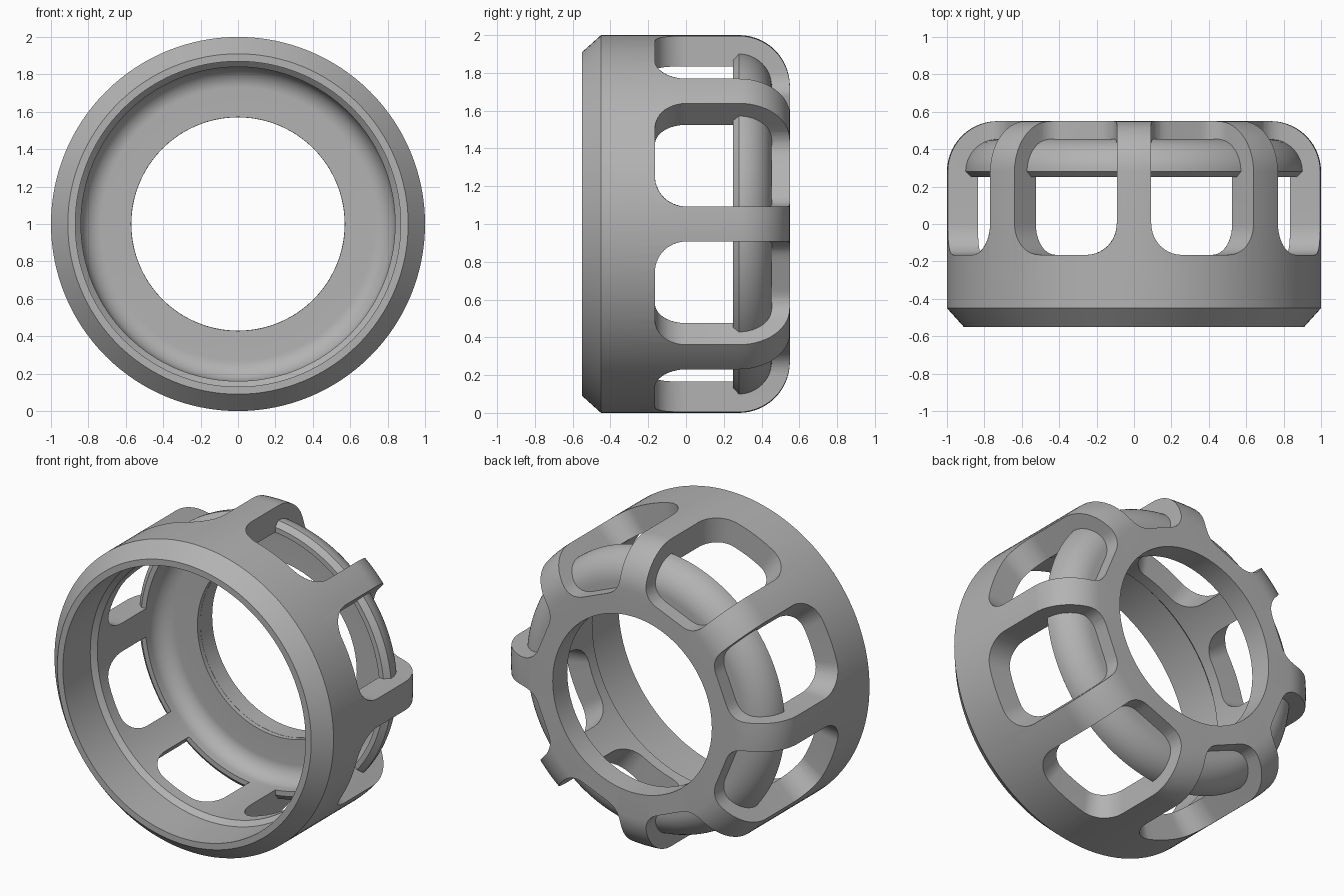
import bpy, bmesh
from math import sin, cos, tan, pi, radians, sqrt
from mathutils import Matrix, Vector

if "Cube" in bpy.data.objects:
    bpy.data.objects.remove(bpy.data.objects["Cube"])

SEGMENTS = 128
SLOTS = 8
CENTRE = Matrix.Translation((0, 0, 1))

grey = bpy.data.materials.new("plain_grey")
grey.use_nodes = True
colour = (0.45, 0.45, 0.45, 1)
grey.diffuse_color = colour
grey.node_tree.nodes["Principled BSDF"].inputs["Base Color"].default_value = colour


def make_object(name, bm):
    bmesh.ops.recalc_face_normals(bm, faces=bm.faces)
    mesh = bpy.data.meshes.new(name)
    bm.to_mesh(mesh)
    bm.free()
    mesh.materials.append(grey)
    ob = bpy.data.objects.new(name, mesh)
    bpy.context.collection.objects.link(ob)
    return ob


def arc(r, y, radius, steps=14):
    """Quarter round from the side wall towards the back, as (r, y) points."""
    return [(r + radius * cos(i / steps * pi / 2), y + radius * sin(i / steps * pi / 2))
            for i in range(steps + 1)]


def skin(bm, rings, closed):
    """Join matching rings of vertices with quads."""
    count = len(rings)
    for i in range(count if closed else count - 1):
        a, b = rings[i], rings[(i + 1) % count]
        for j in range(len(a)):
            k = (j + 1) % len(a)
            bm.faces.new((a[j], a[k], b[k], b[j]))


def lathe(name, profile):
    """Turn a closed (r, y) profile about the front-to-back axis."""
    bm = bmesh.new()
    rings = []
    for i in range(SEGMENTS):
        a = 2 * pi * i / SEGMENTS
        rings.append([bm.verts.new(CENTRE @ Vector((r * cos(a), y, r * sin(a))))
                      for r, y in profile])
    skin(bm, rings, True)
    return make_object(name, bm)


# Outer shell: chamfered front rim, rounded back, stepped bore
shell = lathe("outer_shell",
              [(0.87, -0.55), (0.91, -0.55), (1.0, -0.45)]
              + arc(0.73, 0.28, 0.27)
              + [(0.57, 0.55), (0.57, 0.43)]
              + arc(0.73, 0.29, 0.14)[::-1]
              + [(0.87, 0.26), (0.84, 0.26), (0.84, -0.24), (0.87, -0.27)])

# Inner liner: thin bowl that stays whole behind the windows
liner = lathe("inner_liner",
              [(0.84, 0.25), (0.872, 0.25)]
              + arc(0.73, 0.28, 0.175)
              + [(0.571, 0.455), (0.571, 0.40)]
              + arc(0.73, 0.29, 0.11)[::-1])

# Window cutter: tapered so that the bars between windows keep one width
BAR = 0.092
FLOOR, TOP = 0.69, 1.15
FRONT, BACK, ROUND = -0.165, 0.7, 0.17


def half_width(r):
    return r * tan(pi / SLOTS) - BAR / cos(pi / SLOTS)


def window_section():
    w, c, steps = half_width(FLOOR), 0.09, 8
    start, corner = Vector((w - c, FLOOR)), Vector((w, FLOOR))
    end = Vector((half_width(FLOOR + c), FLOOR + c))
    side = []
    for i in range(steps + 1):
        t = i / steps
        side.append(start * (1 - t) ** 2 + corner * 2 * t * (1 - t) + end * t * t)
    side.append(Vector((half_width(TOP), TOP)))
    return [(p.x, p.y) for p in side] + [(-p.x, p.y) for p in reversed(side)]


def window_cutters():
    bm = bmesh.new()
    section = window_section()
    steps = 14
    stations = []
    for i in range(steps + 1):
        a = i / steps * pi / 2
        inset = ROUND * (1 - sin(a))
        stations.append((FRONT + ROUND * (1 - cos(a)), 1 - inset / half_width(0.96)))
    stations.append((BACK, 1))
    for k in range(SLOTS):
        turn = CENTRE @ Matrix.Rotation(2 * pi * (k + 0.5) / SLOTS, 4, 'Y')
        rings = [[bm.verts.new(turn @ Vector((s * scale, y, r))) for s, r in section]
                 for y, scale in stations]
        skin(bm, rings, False)
        bm.faces.new(rings[0])
        bm.faces.new(rings[-1])
    return make_object("window_cutters", bm)


# Cut the windows through the shell
cutters = window_cutters()
cutters.hide_render = True
cut = shell.modifiers.new("windows", 'BOOLEAN')
cut.operation = 'DIFFERENCE'
cut.solver = 'EXACT'
cut.object = cutters
bpy.context.view_layer.update()
graph = bpy.context.evaluated_depsgraph_get()
cut_mesh = bpy.data.meshes.new_from_object(shell.evaluated_get(graph))
shell.modifiers.clear()
shell.data = cut_mesh
bpy.data.objects.remove(cutters)

# Smooth shading with crisp edges
for ob in bpy.context.view_layer.objects:
    ob.select_set(ob in (shell, liner))
bpy.context.view_layer.objects.active = shell
bpy.ops.object.shade_smooth_by_angle(angle=radians(25))
